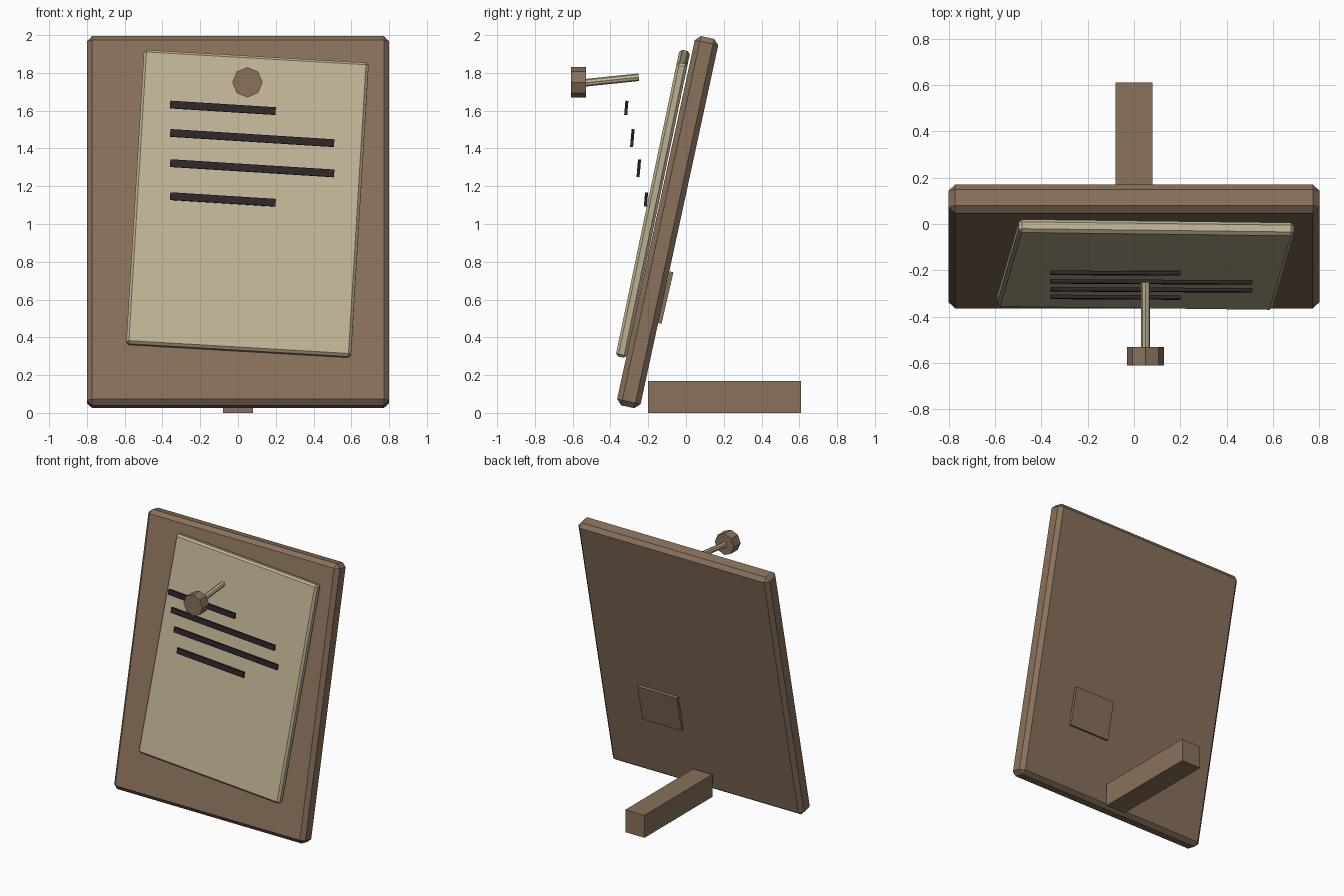
import bpy, bmesh, math
from mathutils import Matrix, Vector

if "Cube" in bpy.data.objects:
    bpy.data.objects.remove(bpy.data.objects["Cube"])


def material(name, rgb):
    m = bpy.data.materials.new(name)
    m.diffuse_color = (*rgb, 1)
    m.use_nodes = True
    m.node_tree.nodes["Principled BSDF"].inputs["Base Color"].default_value = m.diffuse_color
    return m


WOOD = material("brown wood", (0.25, 0.165, 0.105))
PAPER = material("cream paper", (0.53, 0.455, 0.30))
INK = material("dark ink", (0.030, 0.019, 0.021))


def finish(name, bm, mat, matrix):
    mesh = bpy.data.meshes.new(name)
    bm.to_mesh(mesh)
    bm.free()
    mesh.materials.append(mat)
    ob = bpy.data.objects.new(name, mesh)
    ob.matrix_world = matrix
    bpy.context.collection.objects.link(ob)
    return ob


def box(name, centre, size, mat, lean=0.0, roll=0.0, bevel=0.0):
    bm = bmesh.new()
    bmesh.ops.create_cube(bm, size=1)
    bmesh.ops.scale(bm, vec=size, verts=bm.verts)
    if bevel:
        bmesh.ops.bevel(bm, geom=bm.edges[:], offset=bevel, segments=1,
                        affect='EDGES', profile=0.5)
    m = (Matrix.Translation(centre)
         @ Matrix.Rotation(math.radians(-lean), 4, 'X')
         @ Matrix.Rotation(math.radians(roll), 4, 'Y'))
    return finish(name, bm, mat, m)


def rod(name, a, b, radius, sides, mat):
    a, b = Vector(a), Vector(b)
    bm = bmesh.new()
    bmesh.ops.create_cone(bm, cap_ends=True, segments=sides, radius1=radius,
                          radius2=radius, depth=(b - a).length)
    q = (b - a).to_track_quat('Z', 'Y').to_matrix().to_4x4()
    return finish(name, bm, mat, Matrix.Translation((a + b) / 2) @ q)


LEAN = 12.2
# leaning board
box("board", (0, -0.097, 1.01), (1.6, 0.127, 2.0), WOOD, LEAN, 0, 0.028)
# small plate on the back of the board
box("back_plate", (0.29, -0.108, 0.61), (0.33, 0.02, 0.28), WOOD, 13)
# rear foot
box("rear_foot", (0, 0.205, 0.085), (0.16, 0.81, 0.17), WOOD)
# crooked sheet
box("sheet", (0.05, -0.175, 1.107), (1.192, 0.058, 1.592), PAPER, 11.8, 3.4, 0.014)

# ruled lines floating in front of the sheet: right end, y, z
for i, (right, y, z) in enumerate([(0.20, -0.316, 1.615), (0.51, -0.284, 1.455),
                                   (0.51, -0.250, 1.295), (0.20, -0.212, 1.13)]):
    box("text_line_%d" % (i + 1), ((right - 0.36) / 2, y, z),
        (right + 0.36, 0.016, 0.04), INK, 5, 3.6)

# pin
rod("pin_head", (0.05, -0.61, 1.75), (0.05, -0.53, 1.75), 0.08, 8, WOOD)
rod("pin_shaft", (0.05, -0.54, 1.747), (0.05, -0.25, 1.777), 0.02, 8, PAPER)
